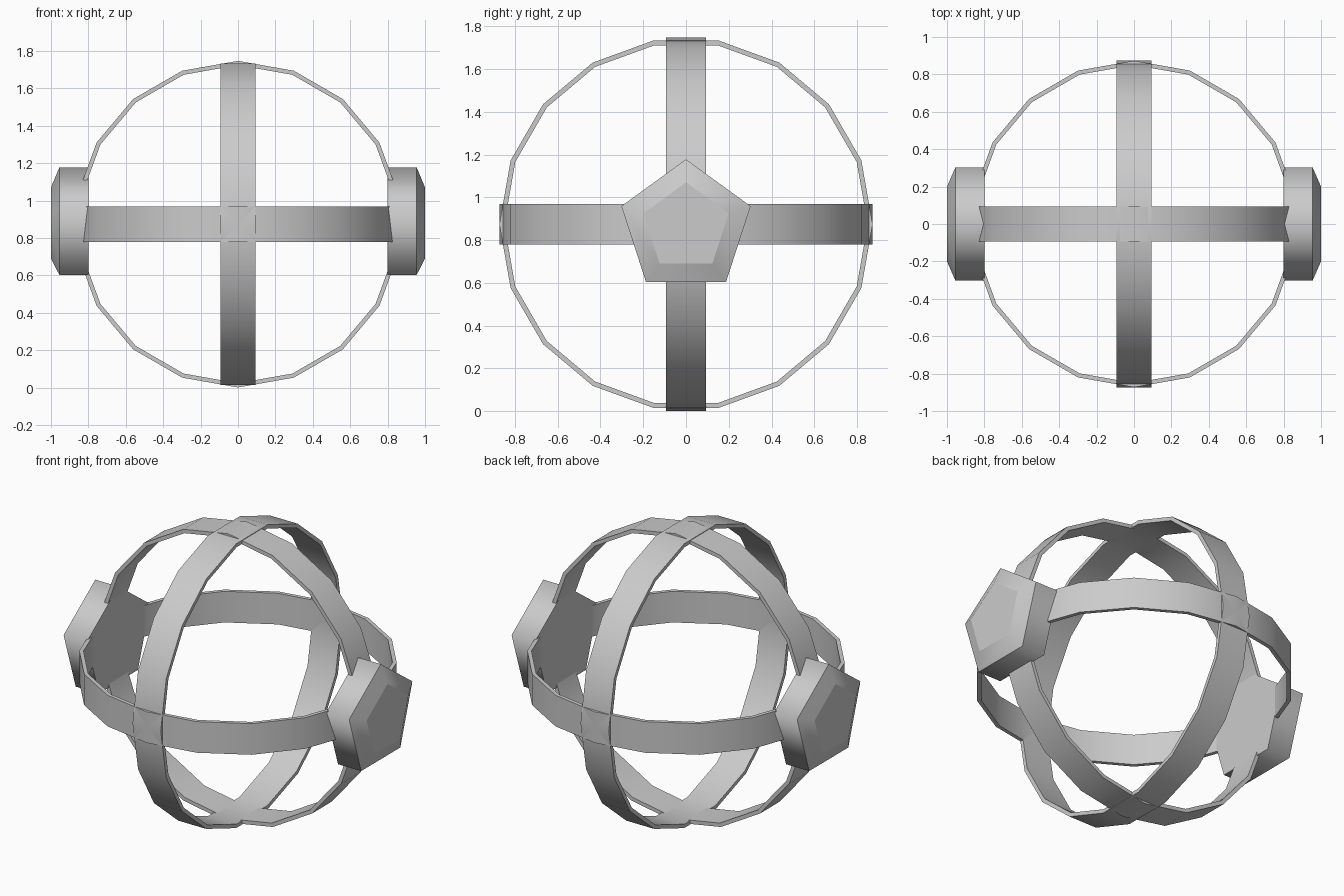
import bpy
import bmesh
import math
from mathutils import Matrix, Vector

cube = bpy.data.objects.get("Cube")
if cube:
    bpy.data.objects.remove(cube, do_unlink=True)

CENTRE = 0.874
RADIUS, THICK, HALF_WIDTH, SIDES = 0.873, 0.023, 0.094, 18

grey = bpy.data.materials.new("light grey")
grey.use_nodes = True
colour = (0.6, 0.6, 0.6, 1)
grey.diffuse_color = colour
grey.node_tree.nodes["Principled BSDF"].inputs["Base Color"].default_value = colour


def lathe_rings(name, rings, sides, closed, matrix):
    """Join rings of (radius, height) around local z; rims between rings stay sharp."""
    bm = bmesh.new()
    loops = []
    for radius, height in rings:
        loops.append([bm.verts.new((radius * math.cos(a), radius * math.sin(a), height))
                      for a in (math.tau * i / sides for i in range(sides))])
    pairs = list(zip(loops, loops[1:]))
    if closed:
        pairs.append((loops[-1], loops[0]))
    else:
        bm.faces.new(loops[0])
        bm.faces.new(loops[-1])
    for low, high in pairs:
        for i in range(sides):
            j = (i + 1) % sides
            bm.faces.new((low[i], low[j], high[j], high[i]))
    for face in bm.faces:
        face.smooth = True
    for loop in loops:
        for i in range(sides):
            bm.edges.get((loop[i], loop[(i + 1) % sides])).smooth = False
    bmesh.ops.transform(bm, matrix=matrix, verts=bm.verts)
    bmesh.ops.recalc_face_normals(bm, faces=bm.faces)
    mesh = bpy.data.meshes.new(name)
    bm.to_mesh(mesh)
    bm.free()
    mesh.materials.append(grey)
    obj = bpy.data.objects.new(name, mesh)
    bpy.context.collection.objects.link(obj)
    return obj


def frame(start, axis, height):
    """Place local x along start and local z along axis."""
    x, z = Vector(start), Vector(axis)
    basis = Matrix((x, z.cross(x), z)).transposed().to_4x4()
    return Matrix.Translation((0, 0, height)) @ basis


# Three crossing bands, each with a corner on its start direction
inner = RADIUS - THICK
band = [(RADIUS, -HALF_WIDTH), (RADIUS, HALF_WIDTH), (inner, HALF_WIDTH), (inner, -HALF_WIDTH)]
for name, start, axis in (
        ("horizontal_band", (0, 1, 0), (0, 0, 1)),
        ("front_facing_band", (0, 0, 1), (0, 1, 0)),
        ("side_facing_band", (0, 1, 0), (1, 0, 0))):
    lathe_rings(name, band, SIDES, True, frame(start, axis, CENTRE))

# Five-sided end caps with a chamfered outer face
cap = [(0.318, 0.8), (0.318, 0.955), (0.21, 1.0)]
for name, side in (("left_cap", 1), ("right_cap", -1)):
    lathe_rings(name, cap, 5, False, frame((0, 0, 1), (side, 0, 0), 0.86))
